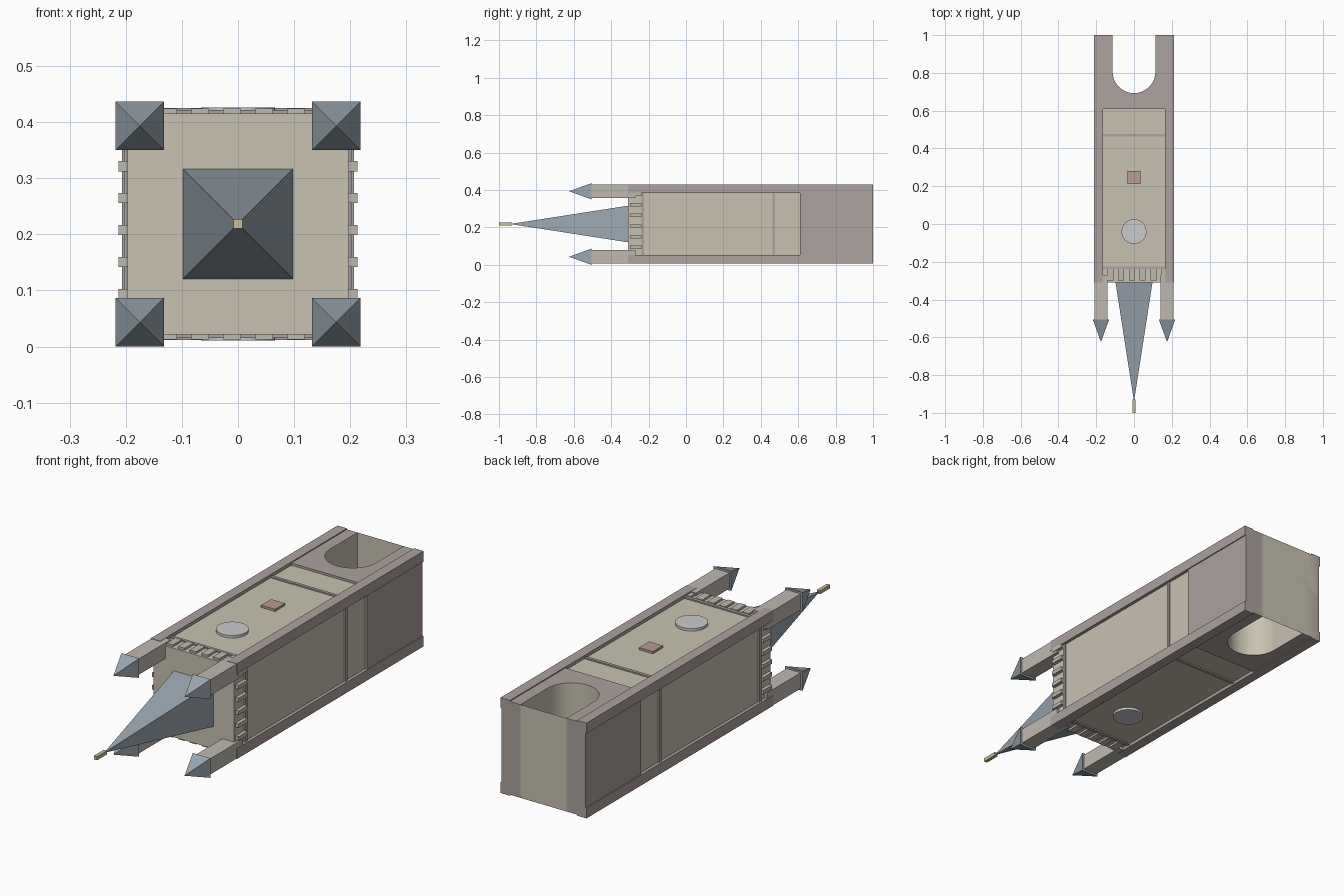
import bpy, bmesh, math

if "Cube" in bpy.data.objects:
    bpy.data.objects.remove(bpy.data.objects["Cube"])

C = 0.2185  # height of the tower axis (tower lies along y, top at -y)


def material(name, rgb):
    m = bpy.data.materials.new(name)
    m.diffuse_color = (*rgb, 1)
    m.use_nodes = True
    m.node_tree.nodes["Principled BSDF"].inputs["Base Color"].default_value = m.diffuse_color
    return m


STONE = material("stone", (0.58, 0.54, 0.44))
TRIM = material("trim", (0.41, 0.36, 0.34))
GREY = material("pale_stone", (0.52, 0.49, 0.44))
SLATE = material("slate", (0.33, 0.39, 0.44))
DISC = material("dial", (0.56, 0.56, 0.55))
BRICK = material("brick", (0.48, 0.34, 0.29))
GOLD = material("gilt", (0.6, 0.53, 0.33))


def finish(name, bm, *mats):
    bmesh.ops.recalc_face_normals(bm, faces=bm.faces)
    me = bpy.data.meshes.new(name)
    bm.to_mesh(me)
    bm.free()
    for m in mats:
        me.materials.append(m)
    ob = bpy.data.objects.new(name, me)
    bpy.context.collection.objects.link(ob)
    return ob


def box(name, x, y, z, mat):
    """Box from (min, max) pairs; z is measured from the tower axis."""
    bm = bmesh.new()
    bmesh.ops.create_cube(bm, size=1)
    for v in bm.verts:
        v.co = [(r[0] + r[1]) / 2 + c * (r[1] - r[0]) for r, c in zip((x, y, z), v.co)]
        v.co.z += C
    return finish(name, bm, mat)


def ring(name, half, y, mat):
    return box(name, (-half, half), y, (-half, half), mat)


def pyramid(name, cx, cz, half, y0, y1, mat):
    bm = bmesh.new()
    base = [bm.verts.new((cx + sx * half, y0, C + cz + sz * half))
            for sx, sz in ((-1, -1), (1, -1), (1, 1), (-1, 1))]
    tip = bm.verts.new((cx, y1, C + cz))
    bm.faces.new(base)
    for i in range(4):
        bm.faces.new((base[i], base[(i + 1) % 4], tip))
    return finish(name, bm, mat)


# Shaft and string courses
ring("shaft", 0.197, (-0.31, 0.62), STONE)
ring("lower_string_course", 0.203, (0.463, 0.477), TRIM)
ring("upper_string_course", 0.203, (-0.238, -0.224), TRIM)

# Base block with an archway running through it vertically
B, R, AY, N = 0.207, 0.113, 0.806, 32
arch = [(R * math.cos(math.pi * i / N), AY - R * math.sin(math.pi * i / N)) for i in range(N + 1)]
outline = [(-B, 1), (-B, 0.61), (B, 0.61), (B, 1), (R, 1)] + arch + [(-R, 1)]
bm = bmesh.new()
face = bm.faces.new([bm.verts.new((x, y, C - B)) for x, y in outline])
ext = bmesh.ops.extrude_face_region(bm, geom=[face], use_keep_orig=True)
for g in ext["geom"]:
    if isinstance(g, bmesh.types.BMVert):
        g.co.z = C + B
bm.normal_update()
for f in bm.faces:
    c = f.calc_center_median()
    if abs(f.normal.z) < 0.5 and abs(c.x) < R + 0.001 and c.y > 0.65:
        f.material_index = 1
base = finish("arched_base", bm, TRIM, STONE)

# Thin sheet closing the bottom end
bm = bmesh.new()
bm.faces.new([bm.verts.new((x, 1, C + z)) for x, z in ((B, -B), (-B, -B), (-B, B), (B, B))])
end = finish("end_sheet", bm, STONE)

# Corner piers, pinnacle posts and caps
for sx in (-1, 1):
    for sz in (-1, 1):
        def span(a, b, s):
            return tuple(sorted((a * s, b * s)))
        box("corner_pier", span(0.165, 0.2115, sx), (-0.31, 1), span(0.165, 0.2115, sz), TRIM)
        box("pinnacle_post", span(0.14, 0.21, sx), (-0.51, -0.27), span(0.14, 0.21, sz), GREY)
        pyramid("pinnacle_cap", 0.175 * sx, 0.175 * sz, 0.0435, -0.505, -0.625, SLATE)

# Battlement teeth around the top of the shaft
for s in (-1, 1):
    for k in range(6):
        t, w, h = -0.125 + 0.057 * k, 0.016, 0.009
        for cx, cz in ((t, 0.197 * s), (0.197 * s, t)):
            box("battlement", (cx - w, cx + w), (-0.30, -0.238), (cz - h, cz + h), GREY)

# Spire and finial
pyramid("spire", 0, 0, 0.0985, -0.305, -0.94, SLATE)
box("finial", (-0.008, 0.008), (-1, -0.93), (-0.008, 0.008), GOLD)

# Dials on the upper and lower faces, small plaque on the upper face
for s in (-1, 1):
    bm = bmesh.new()
    bmesh.ops.create_cone(bm, cap_ends=True, segments=32, radius1=0.066, radius2=0.066, depth=0.02)
    bmesh.ops.translate(bm, verts=bm.verts, vec=(0, -0.04, C + 0.198 * s))
    finish("dial", bm, DISC)
box("plaque", (-0.034, 0.034), (0.211, 0.281), (0.19, 0.207), BRICK)
